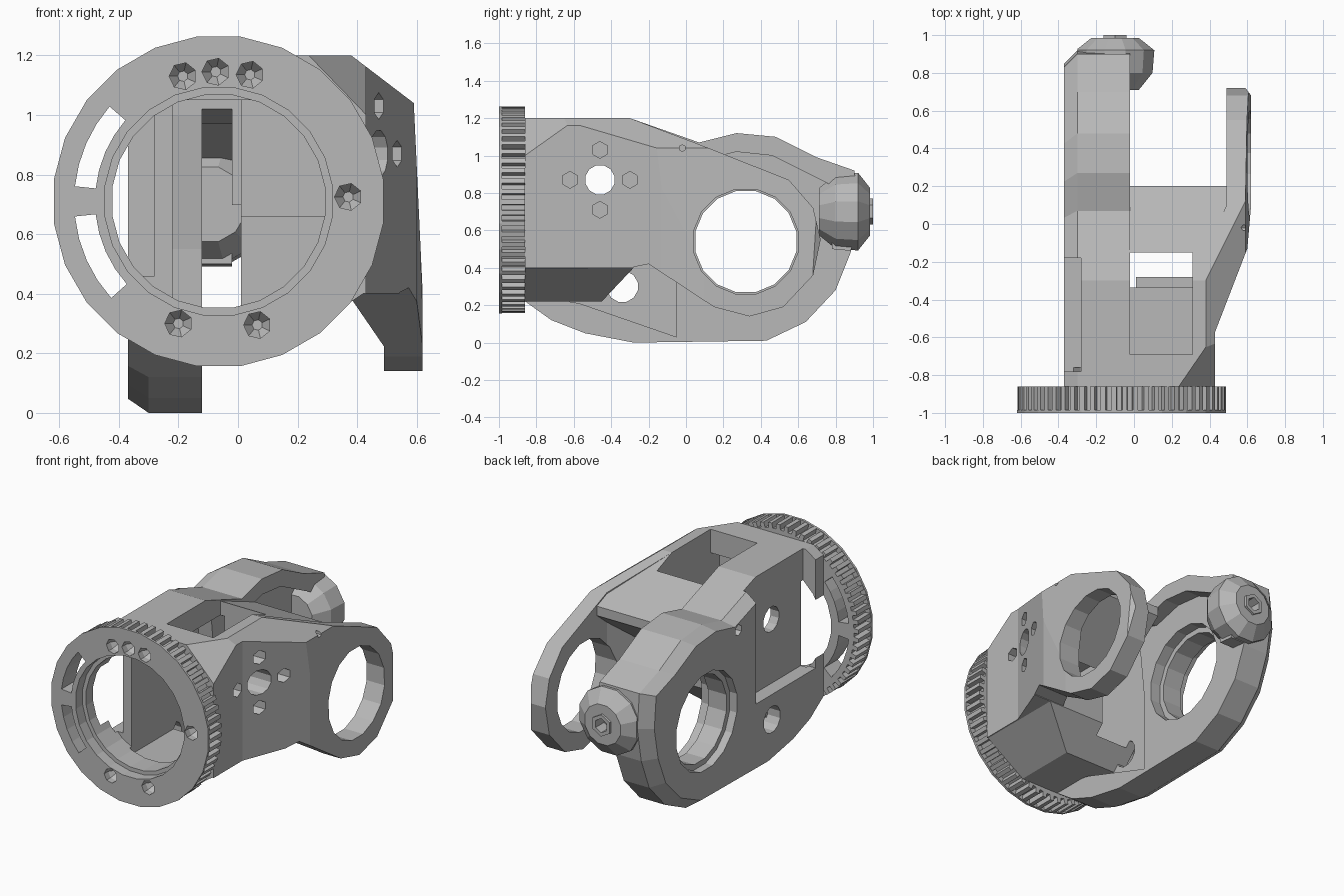
import bpy, bmesh
from math import cos, sin, pi, radians

cube = bpy.data.objects.get("Cube")
if cube:
    bpy.data.objects.remove(cube)

grey = bpy.data.materials.new("plain grey")
grey.use_nodes = True
grey.diffuse_color = (0.48, 0.48, 0.48, 1)
grey.node_tree.nodes["Principled BSDF"].inputs["Base Color"].default_value = (0.48, 0.48, 0.48, 1)


def place(axis, p, d):
    return {"X": (d, p[0], p[1]), "Y": (p[0], d, p[1]), "Z": (p[0], p[1], d)}[axis]


def loft(name, axis, layers):
    """Closed solid through equal-length outlines given as (depth, points)."""
    bm = bmesh.new()
    rings = [[bm.verts.new(place(axis, p, d)) for p in pts] for d, pts in layers]
    n = len(rings[0])
    for low, high in zip(rings, rings[1:]):
        for i in range(n):
            j = (i + 1) % n
            bm.faces.new((low[i], low[j], high[j], high[i]))
    bm.faces.new(rings[0][::-1])
    bm.faces.new(rings[-1])
    bmesh.ops.recalc_face_normals(bm, faces=bm.faces)
    mesh = bpy.data.meshes.new(name)
    bm.to_mesh(mesh)
    bm.free()
    mesh.materials.append(grey)
    ob = bpy.data.objects.new(name, mesh)
    bpy.context.collection.objects.link(ob)
    return ob


def prism(name, axis, pts, a, b):
    return loft(name, axis, [(a, pts), (b, pts)])


def circle(c, r, n):
    turn = [2 * pi * (i + 0.5) / n for i in range(n)]
    return [(c[0] + r * cos(a), c[1] + r * sin(a)) for a in turn]


def drill(axis, c, r, a, b, n=6):
    return prism("cutter", axis, circle(c, r, n), a, b)


def box(x0, x1, y0, y1, z0, z1):
    return prism("cutter", "Z", [(x0, y0), (x1, y0), (x1, y1), (x0, y1)], z0, z1)


def combine(ob, cutters, operation="DIFFERENCE"):
    for cutter in cutters:
        mod = ob.modifiers.new("cut", "BOOLEAN")
        mod.operation, mod.solver, mod.object = operation, "EXACT", cutter
    bpy.context.view_layer.update()
    graph = bpy.context.evaluated_depsgraph_get()
    result = bpy.data.meshes.new_from_object(ob.evaluated_get(graph))
    ob.modifiers.clear()
    ob.data = result
    for cutter in cutters:
        bpy.data.objects.remove(cutter)


HUB = (-0.065, 0.71)
PIVOT = (0.32, 0.54)
PORT = (-0.46, 0.87)

# Toothed ring with a thin front flange
outline = []
teeth = 60
for i in range(teeth):
    for step, r in ((0, 0.52), (0.45, 0.52), (0.5, 0.553), (0.95, 0.553)):
        a = 2 * pi * (i + step) / teeth
        outline.append((HUB[0] + r * cos(a), HUB[1] + r * sin(a)))
gear = prism("toothed_ring", "Y", outline, -0.99, -0.86)
flange = prism("ring_flange", "Y", circle(HUB, 0.558, 24), -1.0, -0.985)


def slot(a0, a1):
    arc = [radians(a0 + (a1 - a0) * i / 4) for i in range(5)]
    path = [(0.415, a) for a in arc] + [(0.485, a) for a in arc[::-1]]
    pts = [(HUB[0] + r * cos(a), HUB[1] + r * sin(a)) for r, a in path]
    return prism("cutter", "Y", pts, -1.1, -0.8)


def ring_cuts():
    screws = [(-0.185, 1.13), (-0.075, 1.145), (0.04, 1.135), (0.37, 0.725), (-0.2, 0.3), (0.065, 0.295)]
    cuts = [loft("cutter", "Y", [(-1.1, circle(p, 0.046, 7)), (-0.96, circle(p, 0.046, 7)),
                                 (-0.92, circle(p, 0.018, 7))]) for p in screws]
    return cuts + [slot(139, 174), slot(186, 222),
                   drill("Y", HUB, 0.385, -1.1, -0.93, 24), drill("Y", HUB, 0.36, -1.1, -0.8, 24)]


for part in (gear, flange):
    combine(part, ring_cuts())


def cavity():
    return [drill("Y", HUB, 0.36, -0.9, -0.76, 24),
            box(-0.02, 0.31, -0.78, -0.34, 0.34, 1.05),
            box(-0.02, 0.31, -0.69, -0.15, 0.66, 1.3),
            box(-0.22, 0.01, -0.78, -0.1, 0.34, 1.05)]


def side_cuts():
    """Openings in the +x wall, with the chamfered front corners."""
    hexes = [(PORT[0] + dy, PORT[1] + dz) for dy, dz in ((0.16, 0), (-0.16, 0), (0, 0.16), (0, -0.16))]
    top = [(0.2, 1.21), (0.5, 1.21), (0.5, 0.9)]
    tip = [(0.42, 1.21), (0.5, 1.21), (0.5, 1.12)]
    return [drill("X", PIVOT, 0.285, 0.3, 0.8, 16), drill("X", PORT, 0.08, -0.6, 0.7, 12),
            drill("X", (-0.02, 1.04), 0.018, 0.5, 0.8),
            loft("cutter", "Y", [(-0.9, top), (-0.58, tip)]),
            prism("cutter", "Y", [(0.12, 0.2), (0.7, 0.1), (0.7, 0.4), (0.42, 0.4)], -0.9, -0.2),
            ] + [drill("X", p, 0.045, 0.37, 0.7) for p in hexes]


def outer_shape(x0, inner, end):
    """Plan and front outlines that bound the flared +x wall."""
    plan = inner + [(0.43, -0.86), (0.43, -0.57), (0.6, -0.13), (0.62, 0.1)] + end
    front = [(x0, 0), (0.62, 0), (0.62, 0.4), (0.59, 1.04), (0.38, 1.2), (x0, 1.21)]
    return [prism("cutter", "Z", plan, 0, 1.4), prism("cutter", "Y", front, -1, 1)]


# Housing with a sloped deck, a top window and a rear lip on its floor
side = [(-0.86, 0.22), (-0.45, 0.22), (-0.28, 0.4), (-0.28, 0.65), (-0.16, 0.65), (0.2, 0.94), (0.2, 1.0),
        (-0.3, 1.2), (-0.86, 1.2)]
housing = prism("housing", "X", side, -0.28, 0.7)
combine(housing, outer_shape(-0.4, [(-0.4, -0.86)], [(0.62, 0.3), (-0.4, 0.3)]), "INTERSECT")
combine(housing, cavity() + side_cuts() + [box(-0.02, 0.31, -0.28, -0.15, 0, 1.3),
                                           box(-0.4, -0.02, -0.3, 0.4, 0, 1.3)])

# Flared arm on the +x side
profile = [(-0.86, 0.22), (-0.45, 0.22), (-0.3, 0.4), (-0.2, 0.42), (0.15, 0.19), (0.34, 0.14),
           (0.52, 0.19), (0.68, 0.36), (0.72, 0.55), (0.68, 0.72), (0.55, 0.87), (0.07, 1.06),
           (-0.3, 1.2), (-0.86, 1.2)]
flared = prism("flared_arm", "X", profile, 0.25, 0.7)
combine(flared, outer_shape(0.1, [(0.49, 0.1), (0.31, -0.3), (0.31, -0.86)],
                            [(0.62, 0.68), (0.59, 0.72), (0.49, 0.72)]), "INTERSECT")
combine(flared, side_cuts())

# Long deep arm on the -x side, chamfered on its outer face
deep = [(-0.86, 0.22), (-0.72, 0.12), (-0.54, 0.05), (-0.28, 0.0), (0.43, 0.01), (0.64, 0.11),
        (0.8, 0.28), (0.88, 0.48), (0.92, 0.7), (0.9, 0.92), (0.7, 0.99), (0.48, 1.1), (0.27, 1.12),
        (0.07, 1.07), (-0.3, 1.2), (-0.86, 1.2)]
inset = [(-0.86 + (y + 0.86) * 0.96, 0.6 + (z - 0.6) * 0.92) for y, z in deep]
long_arm = loft("long_arm", "X", [(-0.37, inset), (-0.3, deep), (-0.02, deep)])
under_rim = [(-0.9, -0.1), (1.0, -0.1), (1.0, 0.48), (0.78, 0.5), (0.78, 0.84), (0.66, 0.9), (0.46, 1.0),
             (0.27, 1.02), (0.07, 0.97), (-0.2, 1.05), (-0.69, 1.05), (-0.69, 0.22), (-0.9, 0.22)]
pocket = [(-0.69, 0.23), (-0.57, 0.21), (-0.05, 0.03), (-0.05, 0.55), (-0.1, 1.0), (-0.69, 1.0)]
combine(long_arm, cavity() + [
    prism("cutter", "X", under_rim, -0.12, 0.1),
    prism("cutter", "X", pocket, -0.22, 0.1),
    drill("X", PIVOT, 0.275, -0.6, 0.1, 16), drill("X", PIVOT, 0.31, -0.19, 0.1, 16),
    drill("X", PIVOT, 0.31, -0.5, -0.32, 16),
    drill("X", (-0.34, 0.3), 0.085, -0.6, 0.1, 12),
    box(-0.5, -0.28, -0.78, -0.18, 0.46, 1.3),
    drill("X", PORT, 0.08, -0.6, 0.1, 12), drill("X", (0.0, 1.0), 0.035, -0.6, -0.25)])

# Tapered boss at the end of the long arm
boss_at = (-0.1, 0.7)
boss = loft("end_boss", "Y", [(0.71, circle(boss_at, 0.13, 12)), (0.8, circle(boss_at, 0.205, 12)),
                              (0.92, circle(boss_at, 0.215, 12)), (0.985, circle(boss_at, 0.13, 12))])
combine(boss, [drill("Y", boss_at, 0.045, 0.9, 1.1),
               box(-0.5, -0.3, 0.5, 1.1, 0, 1.3)])
rim = prism("boss_rim", "Y", circle(boss_at, 0.07, 6), 0.975, 1.0)
combine(rim, [drill("Y", boss_at, 0.045, 0.9, 1.1)])
